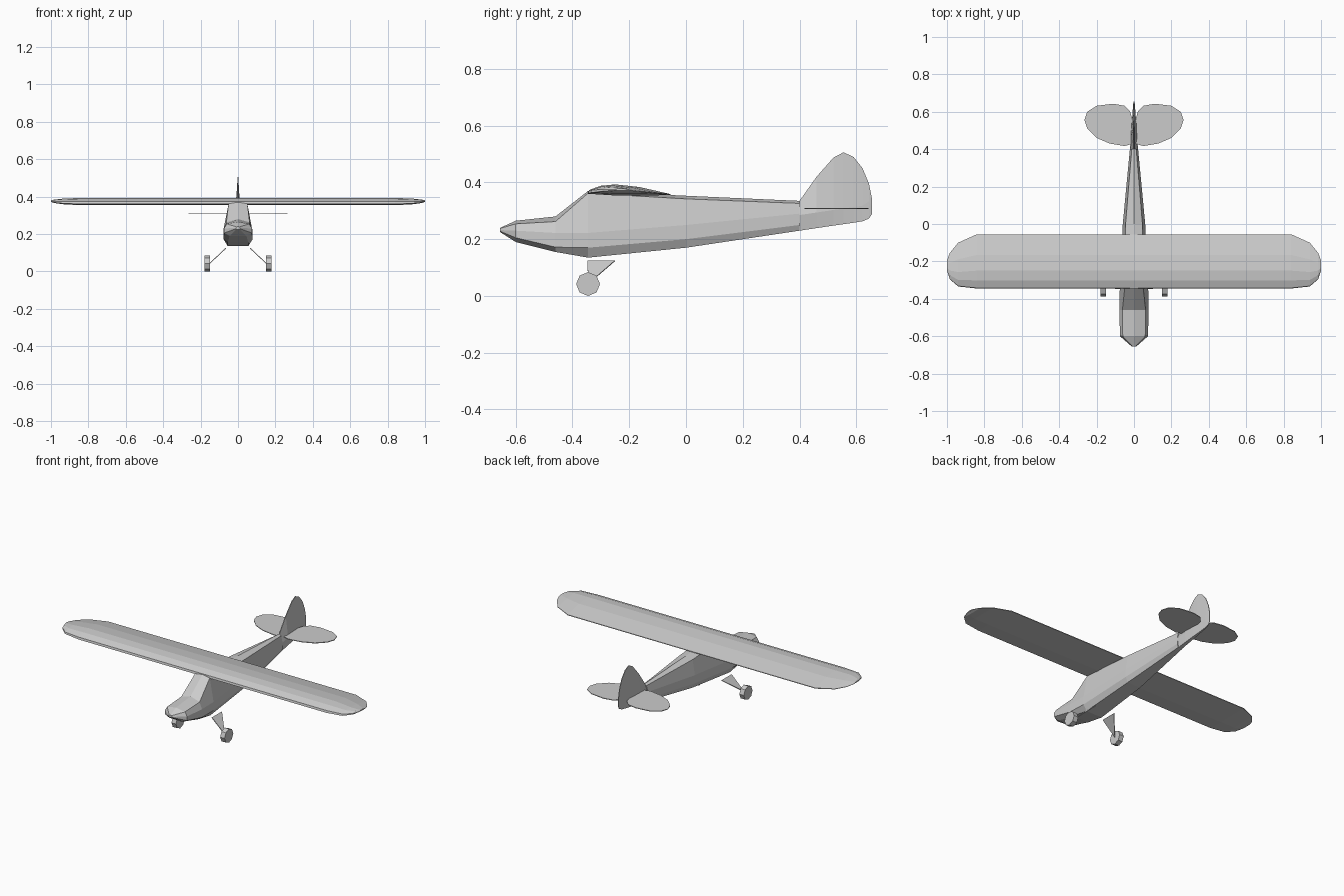
import bpy, bmesh, math
from mathutils import Matrix, Vector

if "Cube" in bpy.data.objects:
    bpy.data.objects.remove(bpy.data.objects["Cube"])


def finish(name, bm):
    bmesh.ops.recalc_face_normals(bm, faces=bm.faces)
    mesh = bpy.data.meshes.new(name)
    bm.to_mesh(mesh)
    bm.free()
    ob = bpy.data.objects.new(name, mesh)
    bpy.context.collection.objects.link(ob)
    return ob


def loft(name, rings):
    """Skin a list of equal-length closed rings and cap both ends."""
    bm = bmesh.new()
    rows = [[bm.verts.new(p) for p in ring] for ring in rings]
    n = len(rows[0])
    for a, b in zip(rows, rows[1:]):
        for i in range(n):
            j = (i + 1) % n
            bm.faces.new((a[i], a[j], b[j], b[i]))
    bm.faces.new(rows[0])
    bm.faces.new(rows[-1])
    return finish(name, bm)


def plate(name, points, normal):
    """Thin flat plate from an outline."""
    bm = bmesh.new()
    off = Vector(normal)
    face = bm.faces.new([bm.verts.new(Vector(p) - off / 2) for p in points])
    ext = bmesh.ops.extrude_face_region(bm, geom=[face], use_keep_orig=True)
    verts = [v for v in ext["geom"] if isinstance(v, bmesh.types.BMVert)]
    bmesh.ops.translate(bm, verts=verts, vec=off)
    return finish(name, bm)


# Fuselage: y, ridge z, shoulder z/width, side z/width, chine z, belly z/width
body = [
    (-.655, .240, .238, .008, .232, .012, .228, .225, .007),
    (-.600, .265, .254, .060, .230, .075, .205, .190, .045),
    (-.460, .280, .262, .062, .222, .078, .172, .155, .055),
    (-.345, .370, .362, .050, .222, .076, .170, .135, .055),
    (.000, .353, .342, .045, .250, .060, .200, .170, .045),
    (.400, .335, .326, .012, .290, .022, .250, .230, .014),
]
rings = []
for y, zt, zs, ws, zm, wm, zl, zb, wb in body:
    half = [(ws, zs), (wm, zm), (wm, zl), (wb, zb)]
    sec = [(0, zt)] + half + [(-x, z) for x, z in reversed(half)]
    rings.append([(x, y, z) for x, z in sec])
loft("fuselage", rings)

# Tail fin growing out of the rear body: y, bottom z, top z, half width
fin = [
    (.400, .230, .335, .021), (.460, .239, .420, .018), (.520, .248, .488, .014),
    (.555, .253, .506, .011), (.590, .258, .490, .008), (.622, .263, .450, .006),
    (.645, .273, .395, .004), (.656, .290, .340, .002),
]
rings = []
for y, zb, zt, w in fin:
    zm = zb + .055 if y < .63 else (zb + zt) / 2
    half = [(.002, zt), (w, zm), (w * .6, zb)]
    sec = half + [(-x, z) for x, z in reversed(half)]
    rings.append([(x, y, z) for x, z in sec])
loft("tail_fin", rings)

# Wing: airfoil (chord fraction, z) swept over span stations with rounded tips
airfoil = [(0, .360), (.01, .373), (.15, .388), (.33, .393), (.62, .384),
           (1, .359), (1, .355), (.33, .354)]
stations = [(0, -.345, -.055, 1), (.84, -.345, -.055, 1), (.94, -.334, -.10, .75),
            (.985, -.295, -.155, .45), (1, -.25, -.195, .2)]
span = [(-x, a, b, s) for x, a, b, s in reversed(stations[1:])] + stations
loft("wing", [[(x, a + t * (b - a), .376 + (z - .376) * s) for t, z in airfoil]
              for x, a, b, s in span])

tailplane = [(.005, .43), (.05, .417), (.13, .43), (.20, .46), (.25, .51), (.265, .555),
             (.25, .60), (.20, .632), (.11, .643), (.05, .632), (.02, .60), (.006, .55)]
for side, sx in (("left", 1), ("right", -1)):
    # Tailplane halves
    plate(side + "_tailplane", [(sx * x, y, .308) for x, y in tailplane], (0, 0, .004))

    # Triangular landing gear leg
    plate(side + "_gear_leg",
          [(sx * .065, -.347, .124), (sx * .065, -.25, .124), (sx * .152, -.345, .042)],
          (sx * .003, 0, .003))

    # Octagonal wheel
    bm = bmesh.new()
    bmesh.ops.create_cone(bm, cap_ends=True, segments=8, radius1=.042, radius2=.042,
                          depth=.03,
                          matrix=Matrix.Translation((sx * .165, -.345, .042))
                          @ Matrix.Rotation(math.pi / 2, 4, 'Y'))
    finish(side + "_wheel", bm)
